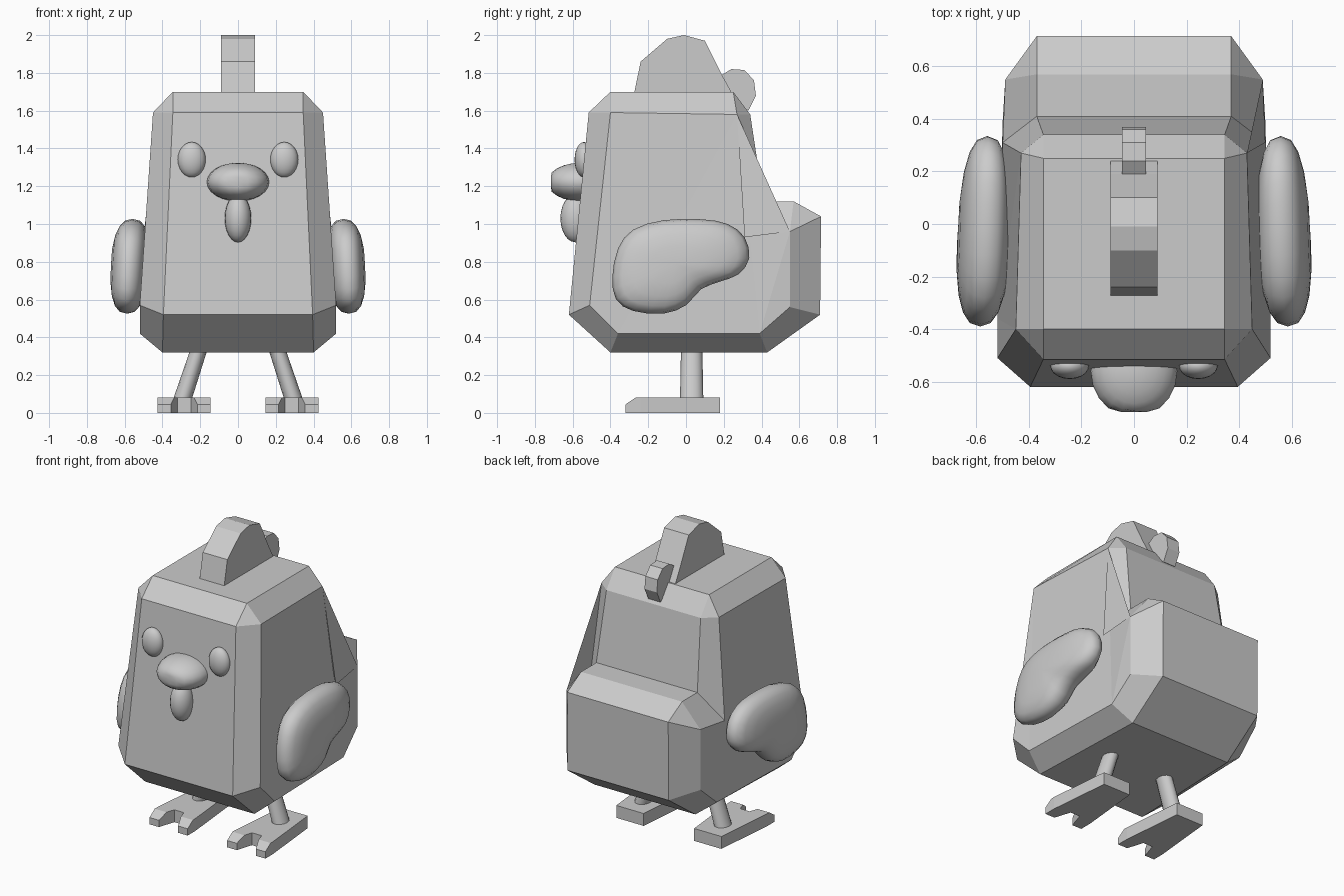
import bpy, bmesh, math
from mathutils import Vector

if "Cube" in bpy.data.objects:
    bpy.data.objects.remove(bpy.data.objects["Cube"])


def finish(name, bm, smooth=False):
    bmesh.ops.recalc_face_normals(bm, faces=bm.faces)
    me = bpy.data.meshes.new(name)
    bm.to_mesh(me)
    bm.free()
    for p in me.polygons:
        p.use_smooth = smooth
    ob = bpy.data.objects.new(name, me)
    bpy.context.collection.objects.link(ob)
    return ob


def mirrored(ob):
    # Mirror a right-hand part across x = 0
    ob.modifiers.new("mirror", 'MIRROR')
    return ob


def slab(name, profile, half):
    # Side profile (y, z) extruded across x
    bm = bmesh.new()
    a = [bm.verts.new((-half, y, z)) for y, z in profile]
    b = [bm.verts.new((half, y, z)) for y, z in profile]
    n = len(profile)
    bm.faces.new(a)
    bm.faces.new(b)
    for i in range(n):
        j = (i + 1) % n
        bm.faces.new((a[i], a[j], b[j], b[i]))
    return finish(name, bm)


def ellipsoid(name, center, radii, y_min=-9):
    bm = bmesh.new()
    bmesh.ops.create_uvsphere(bm, u_segments=20, v_segments=12, radius=1)
    for v in bm.verts:
        v.co = Vector([c + r * k for c, r, k in zip(center, radii, v.co)])
        v.co.y = max(v.co.y, y_min)
    return finish(name, bm, True)


# Body: central band (y, z, half width, neighbouring side corner) and side panel corners
band = [(-.40, 1.70, .345, 0), (-.515, 1.59, .345, 0), (-.62, .52, .395, 1), (-.40, .32, .40, 2),
        (.43, .32, .37, 3), (.71, .52, .37, 4), (.715, 1.04, .37, 5), (.57, 1.12, .37, 5),
        (.41, 1.12, .37, 6), (.34, 1.58, .345, 7), (.25, 1.70, .345, 7)]
panel = [(-.40, 1.59, .45), (-.51, .57, .52), (-.36, .42, .52), (.39, .42, .50),
         (.55, .56, .49), (.55, .96, .49), (.31, .93, .50), (.27, 1.58, .43)]
bm = bmesh.new()
loops = []
for s in (-1, 1):
    c = [bm.verts.new((s * x, y, z)) for y, z, x, _ in band]
    e = [bm.verts.new((s * x, y, z)) for y, z, x in panel]
    loops.append(c)
    bmesh.ops.triangulate(bm, faces=[bm.faces.new(e)])
    for i in range(len(band)):
        j = (i + 1) % len(band)
        p, q = band[i][3], band[j][3]
        bm.faces.new((c[i], c[j], e[q]) if p == q else (c[i], c[j], e[q], e[p]))
l, r = loops
for i in range(len(band)):
    j = (i + 1) % len(band)
    bm.faces.new((l[i], l[j], r[j], r[i]))
finish("body", bm)

# Comb
slab("comb_front", [(-.275, 1.69), (-.24, 1.86), (-.10, 1.98), (-.01, 2.0), (.10, 1.97),
                    (.19, 1.79), (.245, 1.69)], .09)
slab("comb_back", [(.19, 1.79), (.24, 1.82), (.31, 1.815), (.36, 1.76), (.37, 1.68),
                   (.33, 1.60), (.24, 1.66)], .045)

# Face
mirrored(ellipsoid("eyes", (.245, -.54, 1.34), (.074, .05, .094)))
ellipsoid("beak", (0, -.56, 1.222), (.165, .175, .102), -.715)
ellipsoid("wattle", (0, -.585, 1.03), (.07, .08, .127))

# Wings: smooth closed outline (y, z) swelling into a pillow
outline = [Vector(p) for p in [
    (-.39, .72), (-.36, .87), (-.28, .97), (-.12, 1.02), (.08, 1.025), (.22, 1.0), (.31, .93),
    (.335, .82), (.28, .735), (.18, .695), (.08, .655), (0, .57), (-.12, .525), (-.28, .54), (-.37, .6)]]
n = len(outline)
curve = []
for i in range(n):
    a, b, c, d = (outline[(i + k) % n] for k in (-1, 0, 1, 2))
    curve.append(b)
    curve.append((b + c) * .5625 - (a + d) * .0625)
mid = Vector((-.06, .79))
bm = bmesh.new()
rings = []
steps = 10
for k in range(1, steps):
    t = math.pi * k / steps
    s = math.sin(t) ** .8
    off = -.1 * math.copysign(abs(math.cos(t)) ** .8, math.cos(t))
    ring = []
    for p in curve:
        y, z = mid + (p - mid) * s
        ring.append(bm.verts.new((.572 - .05 * (z - .75) - .03 * y + off, y, z)))
    rings.append(ring)
for a, b in zip(rings, rings[1:]):
    for i in range(len(a)):
        j = (i + 1) % len(a)
        bm.faces.new((a[i], a[j], b[j], b[i]))
for ring, x in ((rings[0], .472), (rings[-1], .672)):
    tip = bm.verts.new((x, mid.x, mid.y))
    for i in range(len(ring)):
        bm.faces.new((ring[i], ring[(i + 1) % len(ring)], tip))
mirrored(finish("wings", bm, True))

# Legs: splayed tubes
bm = bmesh.new()
bmesh.ops.create_cone(bm, cap_ends=True, segments=12, radius1=.062, radius2=.055, depth=.36)
for v in bm.verts:
    h = v.co.z + .18
    v.co = (.298 - .33 * h + v.co.x * .8, .03 + v.co.y, .06 + h)
leg = mirrored(finish("legs", bm, True))
bpy.context.view_layer.objects.active = leg
leg.select_set(True)
bpy.ops.object.shade_smooth_by_angle(angle=math.radians(40))

# Feet: tapered plates with two toes and sloped toe tips
half = [(.10, .18), (.14, -.24), (.14, -.32), (.07, -.32), (.035, -.21)]
shape = half + [(-x, y) for x, y in reversed(half)]
bm = bmesh.new()
base = bm.faces.new([bm.verts.new((.285 + x, y, 0)) for x, y in shape])
top = bmesh.ops.extrude_face_region(bm, geom=[base], use_keep_orig=True)["geom"]
for v in top:
    if isinstance(v, bmesh.types.BMVert):
        v.co.z = .082
bmesh.ops.bisect_plane(bm, geom=bm.verts[:] + bm.edges[:] + bm.faces[:],
                       plane_co=(0, -.265, 0), plane_no=(0, 1, 0))
for v in bm.verts:
    if v.co.y < -.3 and v.co.z > .05:
        v.co.z = .045
mirrored(finish("feet", bm))
